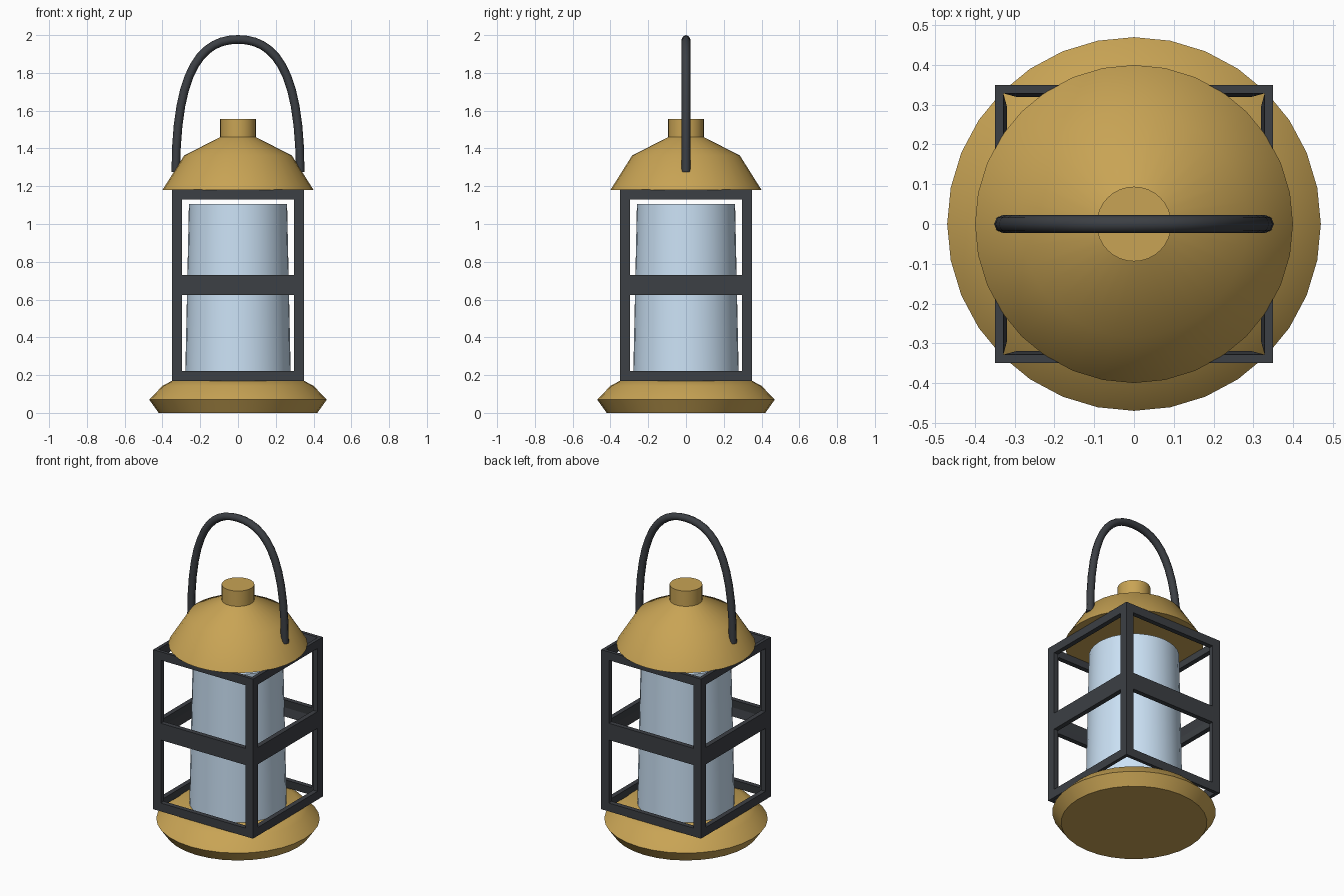
import bpy, bmesh
from math import sin, cos, pi, radians

if "Cube" in bpy.data.objects:
    bpy.data.objects.remove(bpy.data.objects["Cube"])


def material(name, rgb):
    m = bpy.data.materials.new(name)
    m.diffuse_color = (*rgb, 1)
    m.use_nodes = True
    m.node_tree.nodes["Principled BSDF"].inputs["Base Color"].default_value = m.diffuse_color
    return m


BRASS = material("brass", (0.58, 0.37, 0.09))
IRON = material("iron", (0.045, 0.05, 0.058))
GLASS = material("pale_glass", (0.6, 0.76, 0.92))


def add_object(name, data, mat):
    ob = bpy.data.objects.new(name, data)
    bpy.context.collection.objects.link(ob)
    data.materials.append(mat)
    return ob


def lathe(name, profile, mat, sides=32):
    """Closed solid turned around z from (radius, height) points, bottom to top."""
    bm = bmesh.new()
    rings = [[bm.verts.new((r * cos(2 * pi * i / sides), r * sin(2 * pi * i / sides), z))
              for i in range(sides)] for r, z in profile]
    for a, b in zip(rings, rings[1:]):
        for i in range(sides):
            j = (i + 1) % sides
            bm.faces.new((a[i], a[j], b[j], b[i]))
    bm.faces.new(rings[0][::-1])
    bm.faces.new(rings[-1])
    me = bpy.data.meshes.new(name)
    bm.to_mesh(me)
    bm.free()
    me.shade_smooth()
    me.set_sharp_from_angle(angle=radians(35))
    return add_object(name, me, mat)


# Turned parts
lathe("base", [(0.42, 0), (0.47, 0.07), (0.40, 0.143), (0.34, 0.175)], BRASS)
lathe("glass_chimney", [(0.28, 0.165), (0.26, 1.105)], GLASS)
lathe("cap", [(0.40, 1.18), (0.285, 1.363), (0.094, 1.46), (0.094, 1.557)], BRASS)

# Square cage: two stacked rings of panels, each inset and opened
bm = bmesh.new()
S = 0.35
levels = [[bm.verts.new((x * S, y * S, z)) for x, y in ((-1, -1), (1, -1), (1, 1), (-1, 1))]
          for z in (0.17, 0.676, 1.182)]
for a, b in zip(levels, levels[1:]):
    for i in range(4):
        j = (i + 1) % 4
        bm.faces.new((a[i], a[j], b[j], b[i]))
bm.normal_update()
panels = bm.faces[:]
bmesh.ops.inset_individual(bm, faces=panels, thickness=0.053, use_even_offset=True)
bmesh.ops.delete(bm, geom=panels, context='FACES')
me = bpy.data.meshes.new("cage_frame")
bm.to_mesh(me)
bm.free()
cage = add_object("cage_frame", me, IRON)
solid = cage.modifiers.new("thickness", 'SOLIDIFY')
solid.thickness = 0.03
solid.offset = -1

# Carrying handle: bent rod
cu = bpy.data.curves.new("handle", 'CURVE')
cu.dimensions = '3D'
cu.bevel_depth = 0.023
cu.bevel_resolution = 2
cu.resolution_u = 12
cu.use_fill_caps = True
sp = cu.splines.new('BEZIER')
sp.bezier_points.add(2)
X = 0.329
path = [((-X, 1.275), (-X, 1.1), (-X, 1.84)),
        ((0, 1.977), (-0.18, 1.977), (0.18, 1.977)),
        ((X, 1.275), (X, 1.84), (X, 1.1))]
for p, (co, left, right) in zip(sp.bezier_points, path):
    p.handle_left_type = p.handle_right_type = 'FREE'
    p.co = (co[0], 0, co[1])
    p.handle_left = (left[0], 0, left[1])
    p.handle_right = (right[0], 0, right[1])
add_object("handle", cu, IRON)
